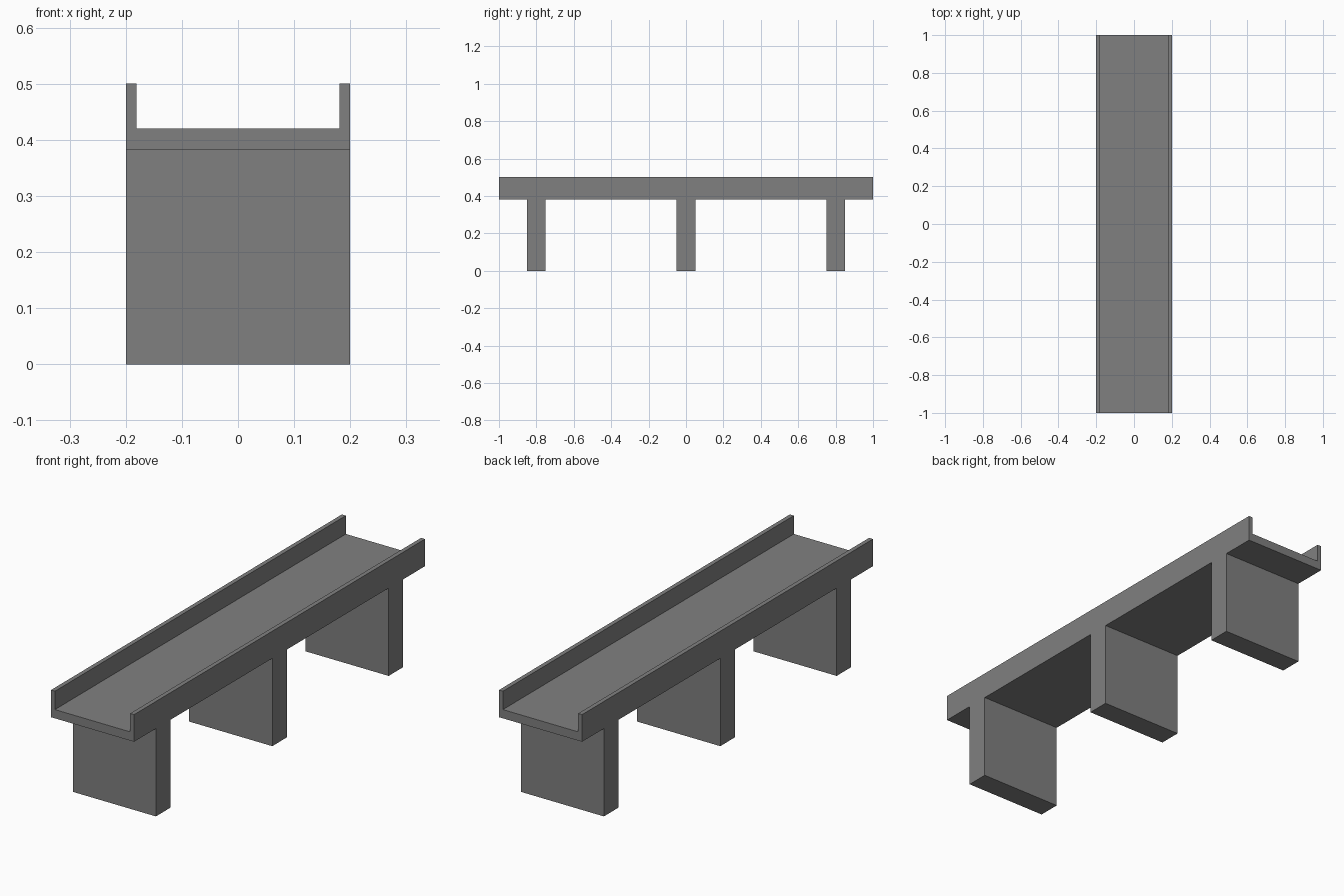
import bpy, bmesh, math

if "Cube" in bpy.data.objects:
    bpy.data.objects.remove(bpy.data.objects["Cube"])

HALF_W, HALF_L = 0.2, 1.0
UNDER, DECK, RAIL_TOP = 0.382, 0.42, 0.5
RAIL_IN = 0.181
PIER_Y, PIER_HALF = (-0.8, 0.0, 0.8), 0.05

# Concrete grey
grey = bpy.data.materials.new("concrete_grey")
grey.diffuse_color = (0.216, 0.216, 0.216, 1)
grey.use_nodes = True
grey.node_tree.nodes["Principled BSDF"].inputs["Base Color"].default_value = grey.diffuse_color

# Side outline: deck slab with three piers below
outline = [(-HALF_L, DECK), (-HALF_L, UNDER)]
for y in PIER_Y:
    a, b = y - PIER_HALF, y + PIER_HALF
    outline += [(a, UNDER), (a, 0), (b, 0), (b, UNDER)]
outline += [(HALF_L, UNDER), (HALF_L, DECK)]

# Extrude the outline across the width
bm = bmesh.new()
side = bm.faces.new([bm.verts.new((-HALF_W, y, z)) for y, z in outline])
ext = bmesh.ops.extrude_face_region(bm, geom=[side], use_keep_orig=True)
bmesh.ops.translate(bm, vec=(2 * HALF_W, 0, 0),
                    verts=[v for v in ext["geom"] if isinstance(v, bmesh.types.BMVert)])
bmesh.ops.recalc_face_normals(bm, faces=bm.faces[:])

# Parapets: split off the outer strips of the deck top and raise them
for x in (-RAIL_IN, RAIL_IN):
    bmesh.ops.bisect_plane(bm, geom=bm.verts[:] + bm.edges[:] + bm.faces[:],
                           plane_co=(x, 0, 0), plane_no=(1, 0, 0))
strips = [f for f in bm.faces
          if f.normal.z > 0.9 and abs(f.calc_center_median().x) > RAIL_IN]
for f in bmesh.ops.extrude_discrete_faces(bm, faces=strips)["faces"]:
    bmesh.ops.translate(bm, verts=f.verts[:], vec=(0, 0, RAIL_TOP - DECK))

# Join coplanar faces into clean flat sides
bmesh.ops.remove_doubles(bm, verts=bm.verts[:], dist=1e-5)
bmesh.ops.dissolve_limit(bm, angle_limit=math.radians(1),
                         verts=bm.verts[:], edges=bm.edges[:])
bmesh.ops.recalc_face_normals(bm, faces=bm.faces[:])

mesh = bpy.data.meshes.new("bridge_span")
bm.to_mesh(mesh)
bm.free()
mesh.materials.append(grey)
bridge = bpy.data.objects.new("bridge_span", mesh)
bpy.context.collection.objects.link(bridge)
